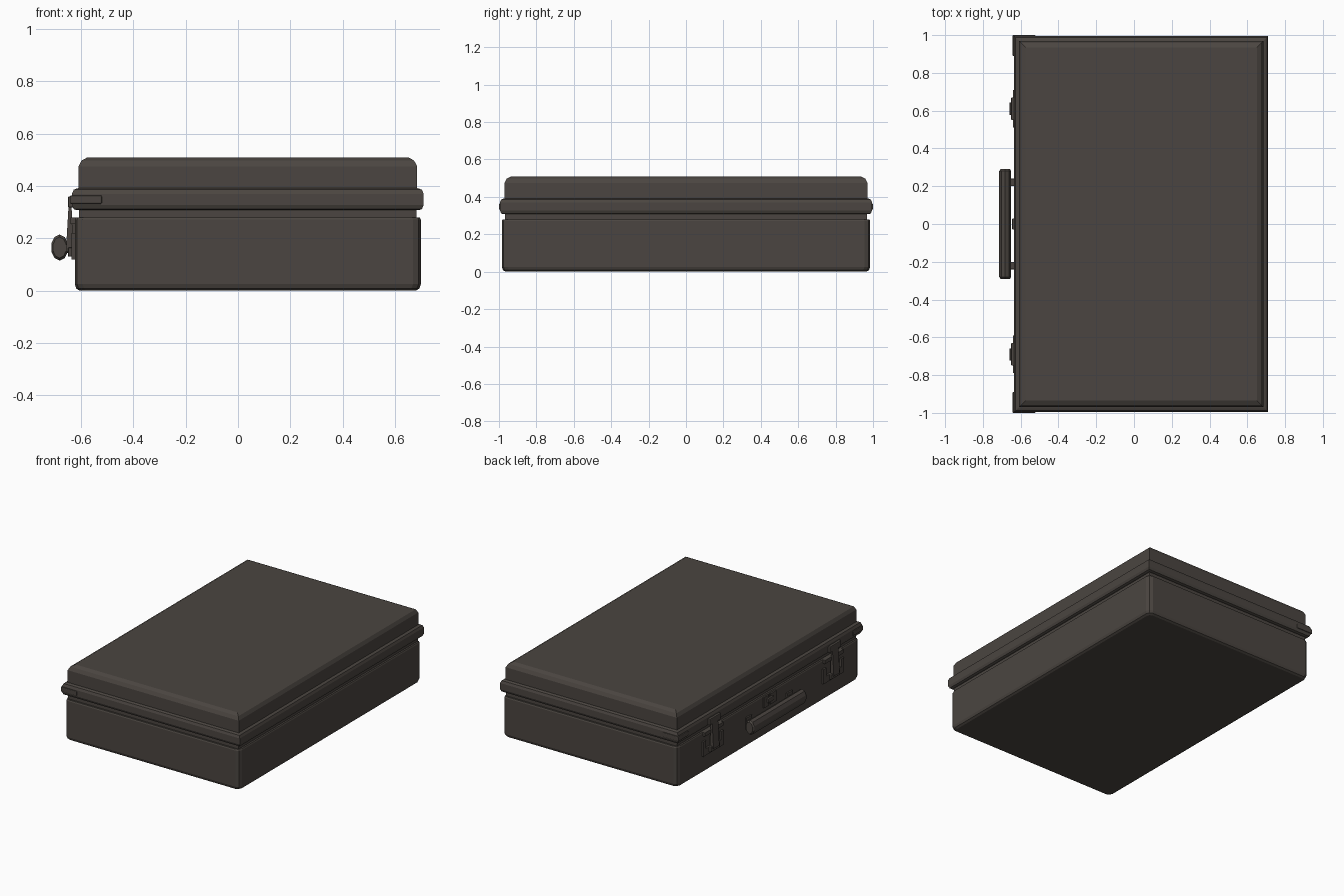
import bpy, bmesh
from math import cos, sin, pi

if "Cube" in bpy.data.objects:
    bpy.data.objects.remove(bpy.data.objects["Cube"])

mat = bpy.data.materials.new("dark_shell")
mat.diffuse_color = (0.07, 0.06, 0.052, 1)
mat.use_nodes = True
mat.node_tree.nodes["Principled BSDF"].inputs["Base Color"].default_value = mat.diffuse_color


def make(name, bm, bevel=0.0):
    bmesh.ops.recalc_face_normals(bm, faces=bm.faces)
    me = bpy.data.meshes.new(name)
    bm.to_mesh(me)
    bm.free()
    me.materials.append(mat)
    ob = bpy.data.objects.new(name, me)
    bpy.context.collection.objects.link(ob)
    if bevel:
        m = ob.modifiers.new("bevel", 'BEVEL')
        m.width = bevel
        m.segments = 2
    return ob


def loft(name, rings):
    """Join closed rings of points and cap both ends."""
    bm = bmesh.new()
    vs = [[bm.verts.new(p) for p in r] for r in rings]
    n = len(vs[0])
    for a, b in zip(vs, vs[1:]):
        for i in range(n):
            j = (i + 1) % n
            bm.faces.new((a[i], a[j], b[j], b[i]))
    bm.faces.new(vs[0][::-1])
    bm.faces.new(vs[-1])
    return make(name, bm)


def rect(d, z, c=0.0):
    """Rectangle around the lid outline, grown by d, with corners cut by c."""
    x0, x1, y0, y1 = -0.61 - d, 0.685 + d, -0.97 - d, 0.97 + d
    if not c:
        return [(x0, y0, z), (x1, y0, z), (x1, y1, z), (x0, y1, z)]
    k = c * 0.3
    pts = []
    for x, y, sx, sy, swap in ((x0, y0, 1, 1, 0), (x1, y0, -1, 1, 1),
                               (x1, y1, -1, -1, 0), (x0, y1, 1, -1, 1)):
        corner = [(x, y + sy * c, z), (x + sx * k, y + sy * k, z), (x + sx * c, y, z)]
        pts += corner[::-1] if swap else corner
    return pts


def box(name, x, y, z, bevel=0.0):
    bm = bmesh.new()
    bmesh.ops.create_cube(bm, size=1)
    for v in bm.verts:
        v.co = [lo + (hi - lo) * (t + 0.5) for t, (lo, hi) in zip(v.co, (x, y, z))]
    return make(name, bm, bevel)


def prism(name, profile, y0, y1):
    """Extrude an x-z profile along y."""
    return loft(name, [[(x, y, z) for x, z in profile] for y in (y0, y1)])


# Lower tray with softened corners
loft("base_tray", [rect(-0.005, 0.0, 0.025), rect(0.008, 0.008, 0.03), rect(0.014, 0.025, 0.03),
                   rect(0.014, 0.272, 0.03), rect(0.01, 0.28, 0.03)])
# Recessed neck between tray and lid
loft("seal_neck", [rect(-0.002, 0.27), rect(-0.002, 0.32)])
# Lid with rolled rim and chamfered top
loft("lid", [rect(0.008, 0.308), rect(0.018, 0.312), rect(0.025, 0.328), rect(0.025, 0.37),
             rect(0.018, 0.386), rect(0.008, 0.39), rect(0, 0.392), rect(0, 0.475),
             rect(-0.012, 0.498), rect(-0.035, 0.51)])

# Strips wrapping the rim at the latch-side corners
for s, side in ((-1, "front"), (1, "back")):
    ys = sorted((s * 0.985, s * 1.0))
    box(f"{side}_corner_strip_end", (-0.643, -0.52), ys, (0.332, 0.364), 0.005)
    ys = sorted((s * 0.89, s * 1.0))
    box(f"{side}_corner_strip_side", (-0.643, -0.62), ys, (0.332, 0.364), 0.005)

# Latches: plate with two prongs, slanted lever, catch bar on the rim
for y, n in ((0.61, "back"), (-0.69, "front")):
    box(n + "_latch_plate", (-0.636, -0.62), (y - 0.11, y + 0.11), (0.12, 0.165))
    for s in (-1, 1):
        box(n + "_latch_prong", (-0.636, -0.62), sorted((y + s * 0.08, y + s * 0.11)), (0.16, 0.22))
    box(n + "_latch_hinge", (-0.65, -0.63), (y - 0.05, y + 0.05), (0.13, 0.165), 0.004)
    prism(n + "_latch_lever", [(-0.658, 0.15), (-0.63, 0.15), (-0.636, 0.32), (-0.648, 0.32)],
          y - 0.032, y + 0.032)
    box(n + "_latch_catch", (-0.65, -0.62), (y - 0.06, y + 0.06), (0.318, 0.36), 0.004)
    box(n + "_latch_keeper", (-0.64, -0.61), (y - 0.1, y + 0.1), (0.255, 0.28))

# Grip with tapered ends
grip = []
for y, k in ((-0.29, 0.8), (-0.28, 1), (0.28, 1), (0.29, 0.8)):
    grip.append([(-0.682 + 0.033 * k * cos(a), y, 0.165 + 0.05 * k * sin(a))
                 for a in [(i + 0.5) * pi / 5 for i in range(10)]])
loft("handle_grip", grip)

# Handle brackets
for y in (-0.22, 0.22):
    box("handle_bracket", (-0.66, -0.62), (y - 0.02, y + 0.02), (0.145, 0.185), 0.004)
    box("handle_bracket_plate", (-0.634, -0.62), (y - 0.03, y + 0.03), (0.125, 0.205))

# Centre lock, two small plates side by side
for y0, y1 in ((-0.07, -0.01), (0.01, 0.06)):
    box("lock_plate", (-0.634, -0.62), (y0, y1), (0.2, 0.272))
box("lock_button", (-0.645, -0.63), (-0.03, 0.03), (0.225, 0.255), 0.004)
